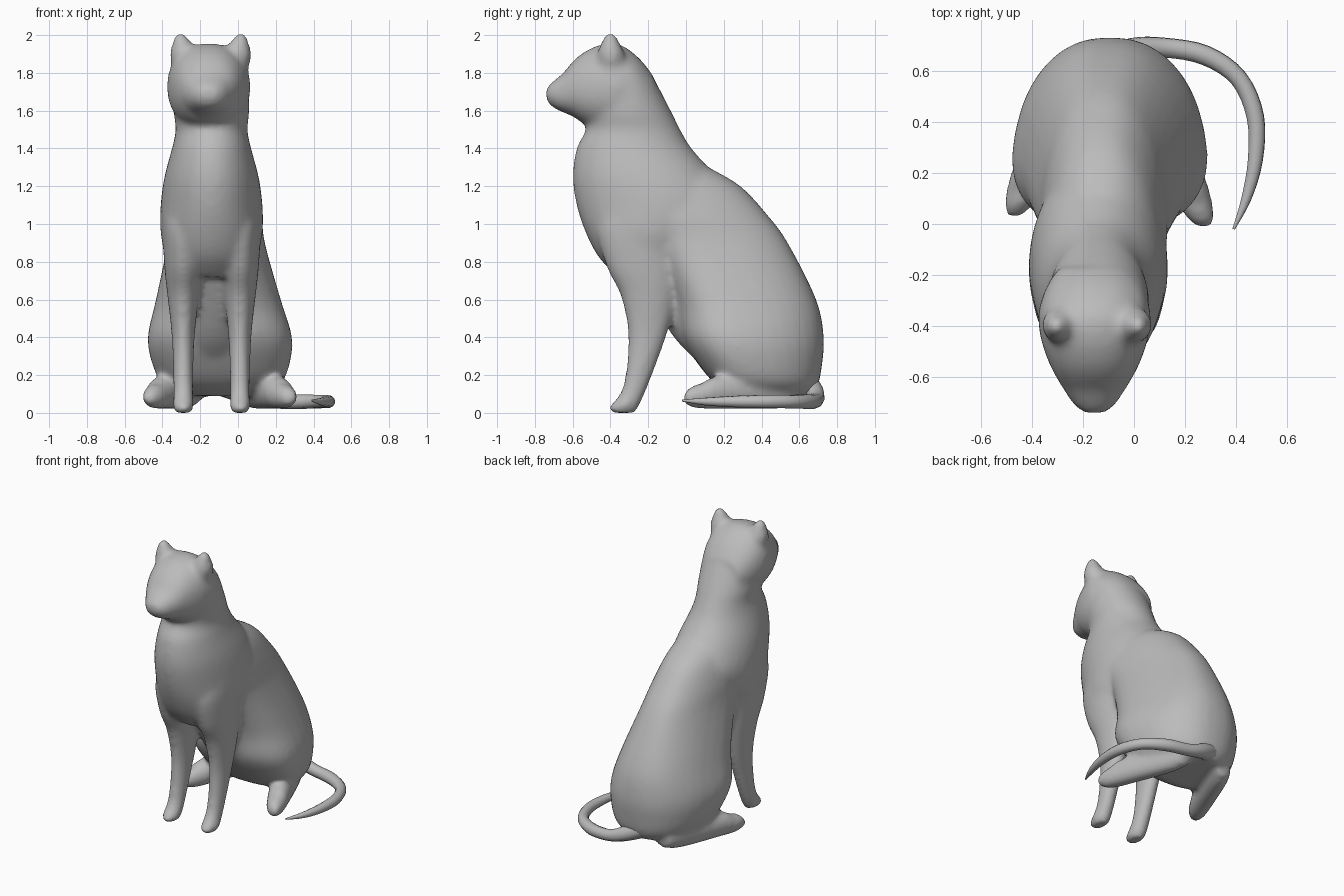
import bpy
import bmesh
from math import cos, sin, tau, copysign
from mathutils import Vector

if "Cube" in bpy.data.objects:
    bpy.data.objects.remove(bpy.data.objects["Cube"], do_unlink=True)

grey = bpy.data.materials.new("plain grey")
grey.use_nodes = True
COLOUR = (.5, .5, .5, 1)
grey.diffuse_color = COLOUR
grey.node_tree.nodes["Principled BSDF"].inputs["Base Color"].default_value = COLOUR


def catmull(p0, p1, p2, p3, t):
    """Smooth interpolation between p1 and p2."""
    return [b + t / 2 * (c - a + t * (2 * a - 5 * b + 4 * c - d + t * (3 * (b - c) + d - a)))
            for a, b, c, d in zip(p0, p1, p2, p3)]


def refine(rows, steps=4):
    """Add in-between sections along a loft."""
    last = len(rows) - 1
    out = []
    for i in range(last):
        around = [rows[max(i - 1, 0)], rows[i], rows[i + 1], rows[min(i + 2, last)]]
        out += [catmull(*around, s / steps) for s in range(steps)]
    return out + [list(rows[last])]


def loft(bm, rows, centre, lean=0, axis="z", power=2, taper=0, sides=32):
    """Rows: (place on axis, low, high, half width in x).
    The x centre is centre + lean * place; taper narrows the high side."""
    rings = []
    for place, low, high, half in refine(rows):
        ring = []
        for k in range(sides):
            angle = tau * k / sides
            c, s = (copysign(abs(v) ** (2 / power), v) for v in (cos(angle), sin(angle)))
            x = centre + lean * place + half * c * (1 - taper * s)
            other = (low + high) / 2 + (high - low) / 2 * s
            ring.append(bm.verts.new((x, other, place) if axis == "z" else (x, place, other)))
        rings.append(ring)
    faces = [bm.faces.new(rings[0]), bm.faces.new(rings[-1])]
    for a, b in zip(rings, rings[1:]):
        for k in range(sides):
            n = (k + 1) % sides
            faces.append(bm.faces.new((a[k], a[n], b[n], b[k])))
    bmesh.ops.recalc_face_normals(bm, faces=faces)


def loft_pair(bm, rows, middle, centre, lean=0, axis="z", shift=0):
    """A right part and its left mirror, the left one shifted along the axis."""
    loft(bm, rows, centre, lean, axis)
    left_rows = [(place + shift, *rest) for place, *rest in rows]
    loft(bm, left_rows, 2 * middle - centre, -lean, axis)


body = bmesh.new()

# Chest and neck
chest = [
    (1.9, -.45, -.3, .14),
    (1.8, -.48, -.19, .19),
    (1.6, -.53, -.08, .2),
    (1.5, -.53, -.03, .19),
    (1.4, -.58, .03, .21),
    (1.25, -.6, .16, .25),
    (1.1, -.58, .25, .27),
    (.95, -.53, .15, .27),
    (.82, -.46, .05, .24),
    (.72, -.36, .02, .19)]
loft(body, chest, centre=-.14)

# Hindquarters
haunches = [
    (1.3, -.3, .12, .15),
    (1.2, -.4, .29, .21),
    (1.05, -.35, .43, .24),
    (.9, -.2, .54, .25),
    (.6, -.06, .69, .32),
    (.4, -.02, .73, .37),
    (.25, .07, .72, .35),
    (.15, .16, .7, .3),
    (.09, .27, .66, .2)]
loft(body, haunches, centre=-.08, lean=-.04, power=2.4, taper=.2)

# Belly between the legs
belly = [
    (.8, -.3, .3, .19),
    (.45, -.1, .4, .19),
    (.3, .03, .4, .18),
    (.15, .2, .5, .15)]
loft(body, belly, centre=-.12)

# Head, from nose to nape
head = [
    (-.74, 1.66, 1.72, .04),
    (-.71, 1.62, 1.75, .08),
    (-.65, 1.59, 1.8, .12),
    (-.6, 1.57, 1.86, .15),
    (-.54, 1.53, 1.91, .18),
    (-.45, 1.5, 1.95, .21),
    (-.35, 1.5, 1.95, .22),
    (-.25, 1.52, 1.88, .19),
    (-.17, 1.55, 1.78, .14)]
loft(body, head, centre=-.155, axis="y", power=2.2)

# Ears, leaning outwards
ear = [
    (1.75, -.45, -.33, .06),
    (1.88, -.47, -.32, .08),
    (1.96, -.45, -.35, .05),
    (2.015, -.42, -.38, .02)]
loft_pair(body, ear, middle=-.145, centre=.095, lean=-.2)

# Front legs with small paws
front_leg = [
    (0, -.39, -.27, .04),
    (.03, -.41, -.25, .055),
    (.12, -.34, -.21, .053),
    (.3, -.31, -.14, .056),
    (.45, -.31, -.09, .065),
    (.63, -.35, -.05, .085),
    (.77, -.42, -.03, .1),
    (.97, -.47, 0, .11),
    (1.1, -.42, -.08, .1)]
loft_pair(body, front_leg, middle=-.14, centre=-.29)

# Hind feet, from toes to heel
hind_foot = [
    (.03, .05, .1, .03),
    (.07, .03, .14, .055),
    (.13, .02, .16, .07),
    (.22, .02, .2, .08),
    (.5, .02, .22, .08),
    (.62, .05, .15, .06)]
loft_pair(body, hind_foot, middle=-.105, centre=-.48, lean=.39, axis="y", shift=-.045)

mesh = bpy.data.meshes.new("cat_body")
body.to_mesh(mesh)
body.free()
mesh.materials.append(grey)
cat = bpy.data.objects.new("cat_body", mesh)
bpy.context.collection.objects.link(cat)

# Blend the parts into one skin
skin = cat.modifiers.new("skin", "REMESH")
skin.mode = "VOXEL"
skin.voxel_size = .016
skin.use_smooth_shade = True
soften = cat.modifiers.new("soften", "SMOOTH")
soften.factor = .5
soften.iterations = 14

# Tail curling round the left side
curve = bpy.data.curves.new("tail", "CURVE")
curve.dimensions = "3D"
curve.bevel_depth = 1
curve.bevel_resolution = 3
curve.use_fill_caps = True
path = [
    (-.12, .62, .17, .07),
    (0, .68, .11, .05),
    (.12, .69, .07, .04),
    (.28, .66, .06, .04),
    (.41, .57, .06, .036),
    (.475, .42, .06, .035),
    (.475, .25, .06, .03),
    (.44, .1, .06, .02),
    (.39, -.02, .065, .005)]
points = refine(path)
spline = curve.splines.new("POLY")
spline.points.add(len(points) - 1)
for point, (x, y, z, radius) in zip(spline.points, points):
    point.co = Vector((x, y, z, 1))
    point.radius = radius
spline.use_smooth = True
curve.materials.append(grey)
tail = bpy.data.objects.new("tail", curve)
bpy.context.collection.objects.link(tail)
